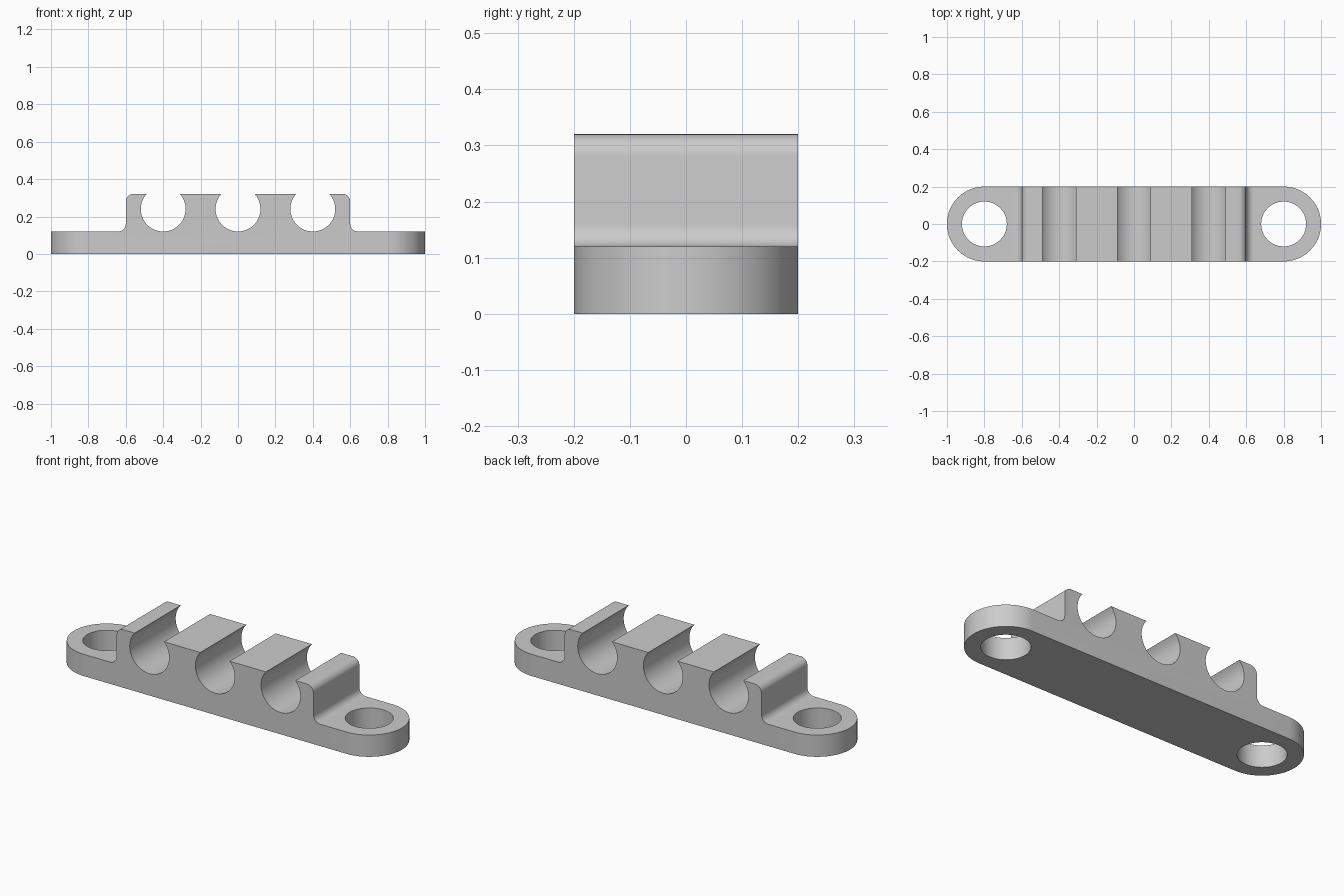
import bpy
import bmesh
from math import asin, cos, pi, sin

if "Cube" in bpy.data.objects:
    bpy.data.objects.remove(bpy.data.objects["Cube"])

HALF_WIDTH = 0.2
PLATE_TOP = 0.12
BLOCK_TOP = 0.32
BLOCK_END = 0.6
HOLE_X = 0.8
RADIUS = 0.12
GROOVE_Z = 0.24
FILLET = 0.04

grey = bpy.data.materials.new("grey_plastic")
grey.use_nodes = True
grey.diffuse_color = (0.6, 0.6, 0.6, 1)
grey.node_tree.nodes["Principled BSDF"].inputs["Base Color"].default_value = grey.diffuse_color


def arc(cx, cy, r, start, end, steps):
    """Points along a circular arc."""
    angles = [start + (end - start) * i / steps for i in range(steps + 1)]
    return [(cx + r * cos(a), cy + r * sin(a)) for a in angles]


def prism(name, outline, place, low, high):
    """Extrude a 2D outline; place maps (u, v, depth) to a 3D point."""
    bm = bmesh.new()
    base = bm.faces.new([bm.verts.new(place(u, v, low)) for u, v in outline])
    new = bmesh.ops.extrude_face_region(bm, geom=[base])["geom"]
    for vert in new:
        if isinstance(vert, bmesh.types.BMVert):
            u, v = outline_point(vert, place)
            vert.co = place(u, v, high)
    bmesh.ops.recalc_face_normals(bm, faces=bm.faces[:])
    mesh = bpy.data.meshes.new(name)
    bm.to_mesh(mesh)
    bm.free()
    mesh.materials.append(grey)
    obj = bpy.data.objects.new(name, mesh)
    bpy.context.collection.objects.link(obj)
    return obj


def upright(u, v, d):
    return (u, d, v)


def flat(u, v, d):
    return (u, v, d)


def outline_point(vert, place):
    return (vert.co.x, vert.co.z if place is upright else vert.co.y)


def cut(target, tool, operation):
    """Apply a boolean and discard the tool."""
    tool.hide_render = True
    mod = target.modifiers.new(tool.name, "BOOLEAN")
    mod.operation = operation
    mod.solver = "EXACT"
    mod.object = tool
    bpy.context.view_layer.objects.active = target
    bpy.ops.object.modifier_apply(modifier=mod.name)
    bpy.data.objects.remove(tool)


# Side profile: plate, filleted block ends and three open round grooves
right_end = [(1.1, 0), (1.1, PLATE_TOP)]
right_end += arc(BLOCK_END + FILLET, PLATE_TOP + FILLET, FILLET, 1.5 * pi, pi, 10)
right_end += arc(BLOCK_END - FILLET, BLOCK_TOP - FILLET, FILLET, 0, pi / 2, 10)
left_end = [(-x, z) for x, z in reversed(right_end)]
lip = asin((BLOCK_TOP - GROOVE_Z) / RADIUS)
grooves = []
for x in (0.4, 0, -0.4):
    grooves += arc(x, GROOVE_Z, RADIUS, lip, -pi - lip, 48)
clamp = prism("cable_clamp", right_end + grooves + left_end, upright, -0.3, 0.3)

# Round the plate ends in plan
stadium = arc(HOLE_X, 0, HALF_WIDTH, -pi / 2, pi / 2, 40)
stadium += arc(-HOLE_X, 0, HALF_WIDTH, pi / 2, 1.5 * pi, 40)
cut(clamp, prism("plan_cutter", stadium, flat, -0.1, 0.5), "INTERSECT")

# Screw holes
for x in (-HOLE_X, HOLE_X):
    circle = arc(x, 0, RADIUS, 0, 2 * pi, 64)[:-1]
    cut(clamp, prism("hole_cutter", circle, flat, -0.1, 0.5), "DIFFERENCE")

# Smooth the curved walls and keep the crisp edges
bpy.ops.object.select_all(action="DESELECT")
clamp.select_set(True)
bpy.context.view_layer.objects.active = clamp
bpy.ops.object.shade_smooth_by_angle(angle=pi / 6)
